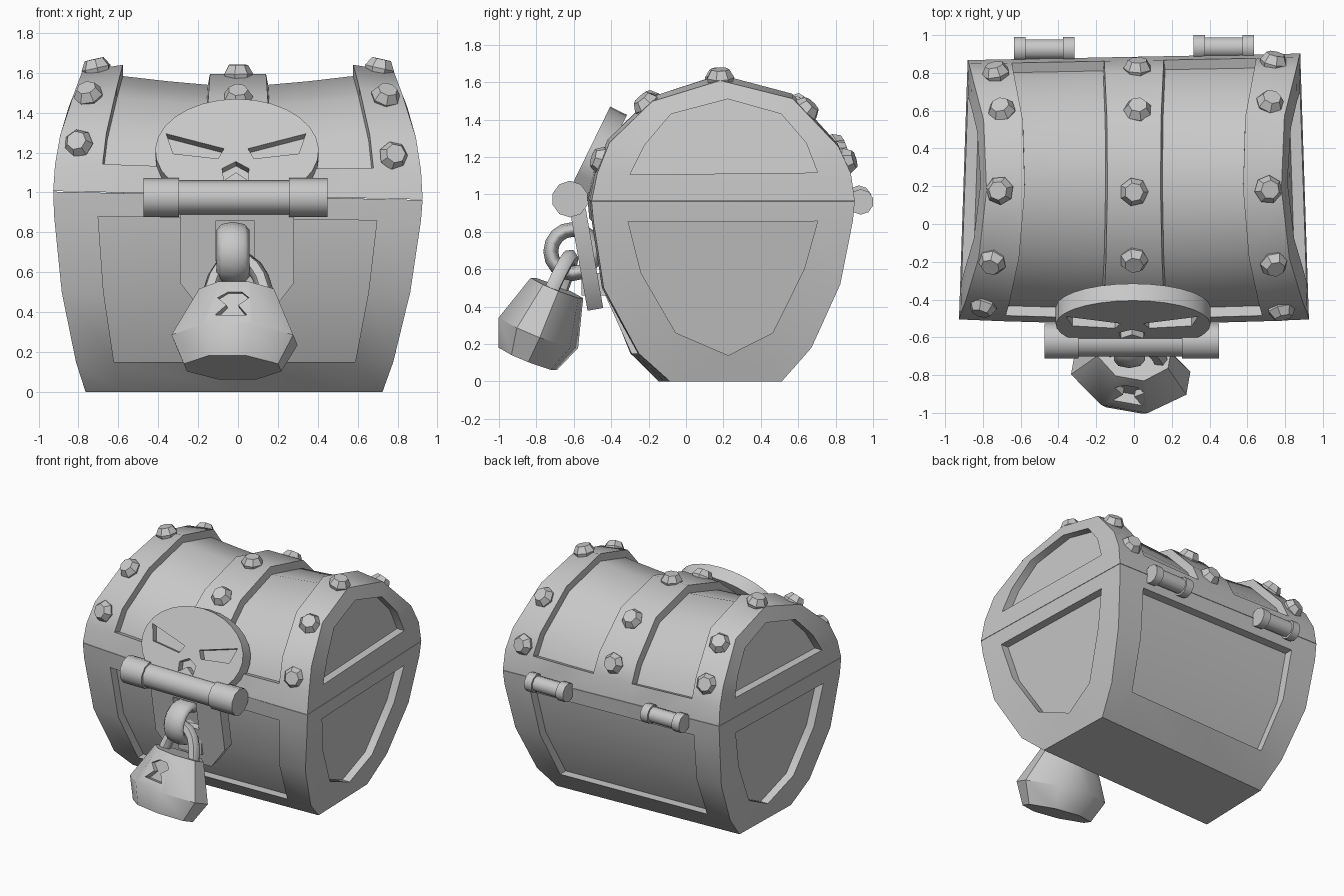
import bpy, bmesh, math
from mathutils import Vector

if "Cube" in bpy.data.objects:
    bpy.data.objects.remove(bpy.data.objects["Cube"])

steel = bpy.data.materials.new("grey")
steel.diffuse_color = (0.58, 0.58, 0.58, 1)
steel.use_nodes = True
steel.node_tree.nodes["Principled BSDF"].inputs["Base Color"].default_value = steel.diffuse_color


def finish(obj, angle=40):
    if not obj.data.materials:
        obj.data.materials.append(steel)
    bpy.ops.object.select_all(action='DESELECT')
    bpy.context.view_layer.objects.active = obj
    obj.select_set(True)
    bpy.ops.object.shade_smooth_by_angle(angle=math.radians(angle))
    return obj


def from_bmesh(name, bm, loc=(0, 0, 0), tilt=0, yaw=0):
    bmesh.ops.recalc_face_normals(bm, faces=bm.faces[:])
    mesh = bpy.data.meshes.new(name)
    bm.to_mesh(mesh)
    bm.free()
    obj = bpy.data.objects.new(name, mesh)
    bpy.context.collection.objects.link(obj)
    obj.location = loc
    obj.rotation_euler = (math.radians(tilt), 0, math.radians(yaw))
    return finish(obj)


def loft(name, rings, *place):
    """Skin equal-length rings of points and cap both ends."""
    bm = bmesh.new()
    vs = [[bm.verts.new(p) for p in r] for r in rings]
    n = len(vs[0])
    for a, b in zip(vs, vs[1:]):
        for i in range(n):
            bm.faces.new((a[i], a[(i + 1) % n], b[(i + 1) % n], b[i]))
    bm.faces.new(vs[0])
    bm.faces.new(vs[-1])
    return from_bmesh(name, bm, *place)


def prism(name, pts, y0, y1, *place):
    """Extrude an (x, z) outline along y."""
    return loft(name, [[(x, y, z) for x, z in pts] for y in (y0, y1)], *place)


def rod(name, steps, y, z, sides=10):
    """Turned bar along x from (x, radius) steps."""
    ang = [2 * math.pi * (i + 0.5) / sides for i in range(sides)]
    return loft(name, [[(x, y + r * math.cos(a), z + r * math.sin(a)) for a in ang]
                       for x, r in steps])


def cut(obj, cutter, angle=40):
    mod = obj.modifiers.new("cut", 'BOOLEAN')
    mod.operation = 'DIFFERENCE'
    mod.solver = 'EXACT'
    mod.object = cutter
    bpy.context.view_layer.update()
    bpy.context.view_layer.objects.active = obj
    bpy.ops.object.modifier_apply(modifier=mod.name)
    bpy.data.objects.remove(cutter)
    finish(obj, angle)


def interp(table, t):
    for (a, va), (b, vb) in zip(table, table[1:]):
        if t <= b:
            return va + (vb - va) * max(0, t - a) / (b - a)
    return table[-1][1]


WIDTH = [(0, .755), (.14, .8), (.52, .88), (.87, .92), (1, .927),
         (1.2, .914), (1.4, .872), (1.52, .83), (1.63, .8)]


def half_width(y, z):
    return interp(WIDTH, z) * (1 - .05 * (y + .5) / 1.4)


def sag(u, z):
    """Saddle of the lid: low in the middle, highest at the inner band edge."""
    rise = interp([(0, -.035), (.18, -.033), (.45, -.015), (.74, .01), (1, -.02)], abs(u))
    return z + rise * max(0, z - 1) / .6


def warp(p):
    """Slight hand-made skew of the whole chest."""
    x, y, z = p
    return Vector((x - .02 * max(0, 1 - z),
                   y + .02 * x * max(0, y) / .9 + .04 * x * max(0, 1 - z / .5),
                   z - .024 * x * max(0, 1 - abs(z - 1) / .35)))


def shell(name, prof, panel, cols, recessed, depth, straight):
    """Chest half: profile swept across x, with sunk panels on all sides."""
    bm = bmesh.new()
    grid = [[bm.verts.new((u * half_width(y, z),
                           y - (.022 * (1 - u * u) if y < -.4 else 0), sag(u, z)))
             for u in cols] for y, z in prof]
    sunk, ends = [], []
    for r in range(len(prof) - 1):
        for c in range(len(cols) - 1):
            f = bm.faces.new((grid[r][c], grid[r][c + 1], grid[r + 1][c + 1], grid[r + 1][c]))
            if recessed(r, c):
                sunk.append(f)
    bm.faces.new(grid[0] + grid[-1][::-1])          # seam side
    n = len(prof)
    keys = list(dict.fromkeys(panel))
    for col, s in ((0, -1), (-1, 1)):               # end walls
        unique = [bm.verts.new((s * half_width(y, z), y, z)) for y, z in keys]
        for i in range(n):
            j = (i + 1) % n
            a, b = unique[keys.index(panel[j])], unique[keys.index(panel[i])]
            bm.faces.new([grid[i][col], grid[j][col]] + ([a] if a is b else [a, b]))
        ends.append((bm.faces.new(unique), Vector((-s * .06, 0, 0))))
    for v in bm.verts:
        v.co = warp(v.co)
    bmesh.ops.recalc_face_normals(bm, faces=bm.faces[:])
    pushes = [([f], d) for f, d in ends]
    if straight:
        for s in (-1, 1):
            pushes.append(([f for f in sunk if s * (f.calc_center_median().y - .2) > 0],
                           Vector((0, -s * depth, 0))))
    else:
        bmesh.ops.inset_region(bm, faces=sunk, use_boundary=True, use_even_offset=True,
                               thickness=.006, depth=-depth)
    for faces, d in pushes:
        geom = bmesh.ops.extrude_face_region(bm, geom=faces)['geom']
        bmesh.ops.translate(bm, vec=d, verts=[g for g in geom if isinstance(g, bmesh.types.BMVert)])
        bmesh.ops.delete(bm, geom=[f for f in faces if f.is_valid], context='FACES')
    return from_bmesh(name, bm)


# Chest body
shell("chest_body",
      [(-.505, .983), (-.495, .87), (-.44, .5), (-.275, .15), (-.115, 0),
       (.475, 0), (.64, .18), (.81, .52), (.875, .87), (.885, .983)],
      [(-.31, .87), (-.31, .87), (-.24, .58), (-.07, .26), (.2, .14),
       (.2, .14), (.44, .26), (.62, .6), (.69, .87), (.69, .87)],
      [-1, -.76, 0, .76, 1], lambda r, c: c in (1, 2) and r in (1, 2, 6, 7), .065, True)

# Lid with raised end bands and centre band
LID = [(-.505, .986), (-.475, 1.13), (-.41, 1.29), (-.18, 1.515), (.18, 1.63),
       (.56, 1.53), (.8, 1.27), (.865, 1.13), (.885, .986)]
shell("chest_lid", LID,
      [(-.3, 1.12), (-.3, 1.12), (-.22, 1.27), (-.08, 1.43), (.22, 1.51),
       (.5, 1.43), (.63, 1.28), (.69, 1.13), (.69, 1.13)],
      [-1, -.74, -.45, -.18, .18, .45, .74, 1],
      lambda r, c: c in (1, 2, 4, 5) and 1 <= r <= 6, .054, False)

# Rivets along the bands
RIVETS = [(-.8, -.43), (-.75, -.2), (-.71, .18), (-.7, .61), (-.73, .81),
          (.78, -.45), (.74, -.21), (.71, .18), (.72, .63), (.74, .84),
          (0, -.19), (0, .17), (.02, .6), (.02, .82)]
for x, y in RIVETS:
    z = interp(LID, y)
    out = Vector((x * .2, y - .19, z - 1.0)).normalized()
    rings = [[(r * math.cos(i * math.tau / 7), r * math.sin(i * math.tau / 7), h)
              for i in range(7)] for r, h in ((.06, -.045), (.076, .005), (.05, .05))]
    rivet = loft("rivet", rings, warp((x, y, sag(x / half_width(y, z), z))))
    rivet.rotation_euler = out.to_track_quat('Z', 'Y').to_euler()

# Front clasp rod and rear hinges
rod("clasp_rod", [(-.475, .098), (-.295, .098), (-.295, .085), (.255, .085),
                  (.255, .098), (.45, .098)], -.62, .975)
for s in (-1, 1):
    c = s * .475
    y = .93 + .005 * s
    rod("rear_hinge", [(c - .16, .068), (c - .1, .068), (c - .1, .055), (c + .1, .055),
                       (c + .1, .068), (c + .16, .068)], y, .97 - .01 * s)

# Skull plate with cut eyes and nose
PLATE = ((0, -.61, 1.05), -26)


def on_plate(pts):
    return [(x, (z - 1.05) / .9) for x, z in pts]


arc = [math.radians(-35 + i * 250 / 20) for i in range(21)]
skull = prism("skull_plate", on_plate([(.3, 1.0)] + [(.41 * math.cos(a) - .005,
              1.21 + .26 * math.sin(a)) for a in arc] + [(-.31, 1.0)]), 0, .1, *PLATE)
holes = [[(s * x - .01, z) for x, z in ((.35, 1.295), (.06, 1.22), (.09, 1.17), (.315, 1.195))]
         for s in (-1, 1)]
holes.append([(-.08, 1.12), (-.01, 1.155), (.055, 1.12), (.05, 1.06), (-.01, 1.1), (-.07, 1.06)])
for h in holes:
    cut(skull, prism("cutter", on_plate(h), -.06, .05, *PLATE))

# Hasp plate, slot and block
HASP = ((0, -.62, .91), 10)
hasp = prism("hasp_plate", [(-.29, 0), (.28, 0), (.28, -.37), (.15, -.54), (-.16, -.54),
                            (-.29, -.37)], 0, .085, *HASP)
cut(hasp, prism("cutter", [(-.11, -.05), (.08, -.05), (.08, -.26), (-.11, -.26)],
                -.05, .05, *HASP))
prism("staple_block", [(-.1, .46), (.09, .46), (.09, .58), (-.1, .58)], -.56, -.41)

# Staple ring
bpy.ops.mesh.primitive_torus_add(major_radius=.118, minor_radius=.04, major_segments=16,
                                 minor_segments=8, location=(-.025, -.605, .695),
                                 rotation=(0, math.pi / 2, 0))
ring = bpy.context.object
ring.name = "staple_ring"
ring.scale = (1, 1, 2.05)
finish(ring, 60)

# Padlock shackle
curve = bpy.data.curves.new("padlock_shackle", 'CURVE')
curve.dimensions = '3D'
curve.bevel_depth = .042
curve.bevel_resolution = 1
spline = curve.splines.new('POLY')
spline.points.add(10)
for i, p in enumerate(spline.points):
    a = math.pi * i / 10
    h = math.sin(a) * .24 - .06
    x = -.14 * math.cos(a)
    p.co = (x, -.69 + .388 * h - .17 * x, .5 + .92 * h, 1)
shackle = bpy.data.objects.new("padlock_shackle", curve)
bpy.context.collection.objects.link(shackle)
bpy.context.view_layer.objects.active = shackle
bpy.ops.object.select_all(action='DESELECT')
shackle.select_set(True)
bpy.ops.object.convert(target='MESH')
finish(bpy.context.object, 60)

# Padlock body with keyhole, turned slightly
LOCK = ((0, -.69, .5), -22.8, -10)
corners = [(1, .32), (.4, 1), (-.4, 1), (-1, .32), (-1, -.32), (-.4, -1), (.4, -1), (1, -.32)]
lock = loft("padlock_body", [[(w * x, d * y, z) for x, y in corners]
            for w, d, z in ((.19, .14, 0), (.31, .21, -.26), (.24, .155, -.41))], *LOCK)
cut(lock, prism("cutter", [(-.07, -.1), (-.02, -.065), (.05, -.065), (.09, -.1), (.04, -.145),
                           (.09, -.205), (-.07, -.205), (-.02, -.145)], -.32, -.14, *LOCK), 50)
